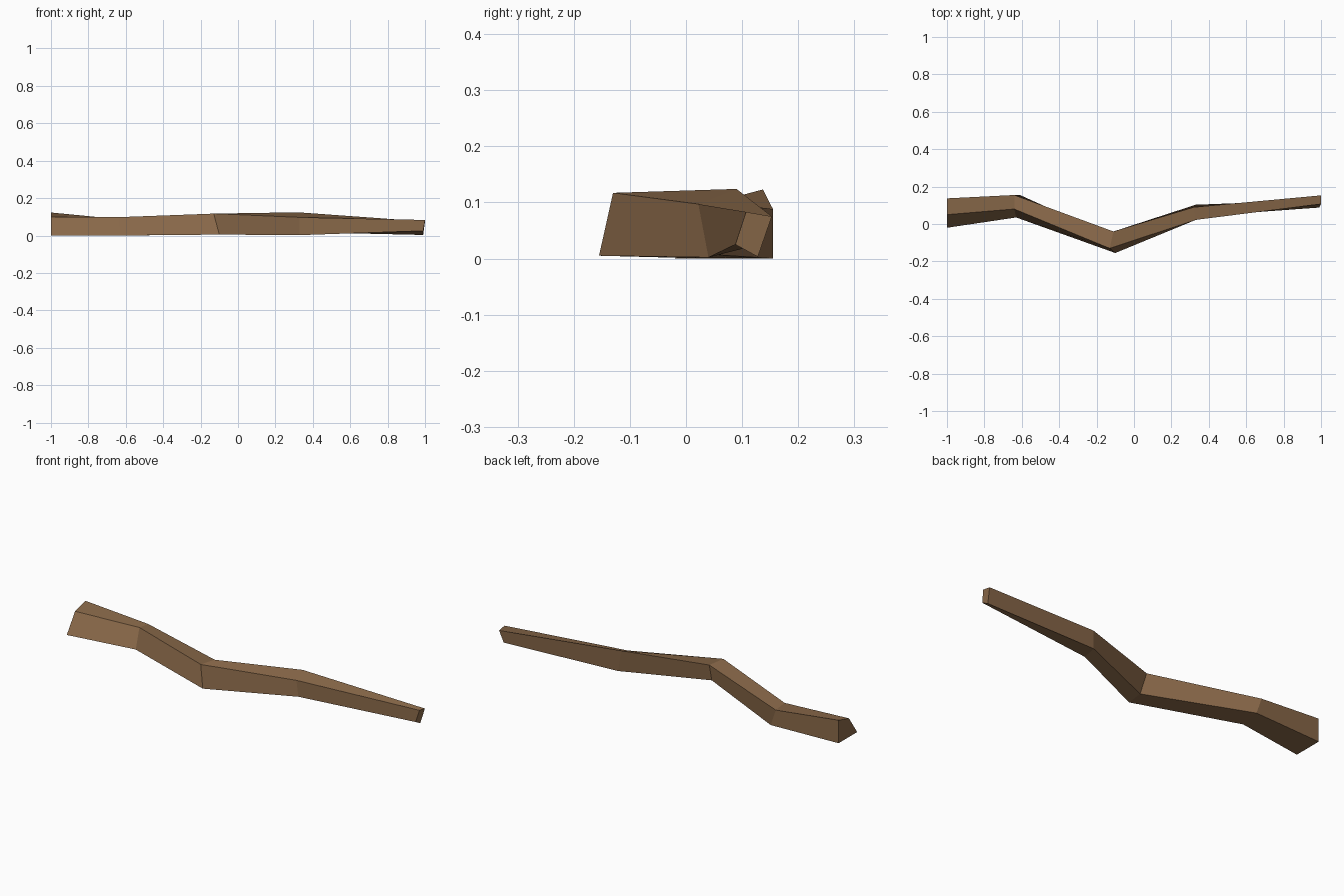
import bpy, bmesh

# Bark colour
bark = bpy.data.materials.new("bark_brown")
bark.diffuse_color = (0.26, 0.145, 0.069, 1)

# Four-sided cross-sections along the branch:
# top front, top back, bottom back, bottom front
SECTIONS = [
    [(-1.00, 0.05, 0.10), (-1.00, 0.137, 0.123), (-1.00, 0.137, 0.0), (-1.00, -0.02, 0.0)],
    [(-0.64, 0.08, 0.098), (-0.64, 0.155, 0.088), (-0.61, 0.155, 0.0), (-0.63, 0.035, 0.0)],
    [(-0.13, -0.13, 0.117), (-0.11, -0.04, 0.113), (-0.10, -0.075, 0.015), (-0.10, -0.155, 0.005)],
    [(0.33, 0.022, 0.097), (0.32, 0.09, 0.124), (0.33, 0.103, 0.018), (0.33, 0.04, 0.002)],
    [(1.00, 0.107, 0.083), (1.00, 0.153, 0.075), (0.99, 0.128, 0.003), (0.99, 0.088, 0.025)],
]

# Branch: bridge the sections and cap both ends
bm = bmesh.new()
rings = [[bm.verts.new(p) for p in s] for s in SECTIONS]
for a, b in zip(rings, rings[1:]):
    for i in range(4):
        j = (i + 1) % 4
        bm.faces.new((a[i], a[j], b[j], b[i]))
bm.faces.new(rings[0])
bm.faces.new(rings[-1])
bmesh.ops.recalc_face_normals(bm, faces=bm.faces)

mesh = bpy.data.meshes.new("branch")
bm.to_mesh(mesh)
bm.free()
mesh.materials.append(bark)
branch = bpy.data.objects.new("branch", mesh)
bpy.context.collection.objects.link(branch)
